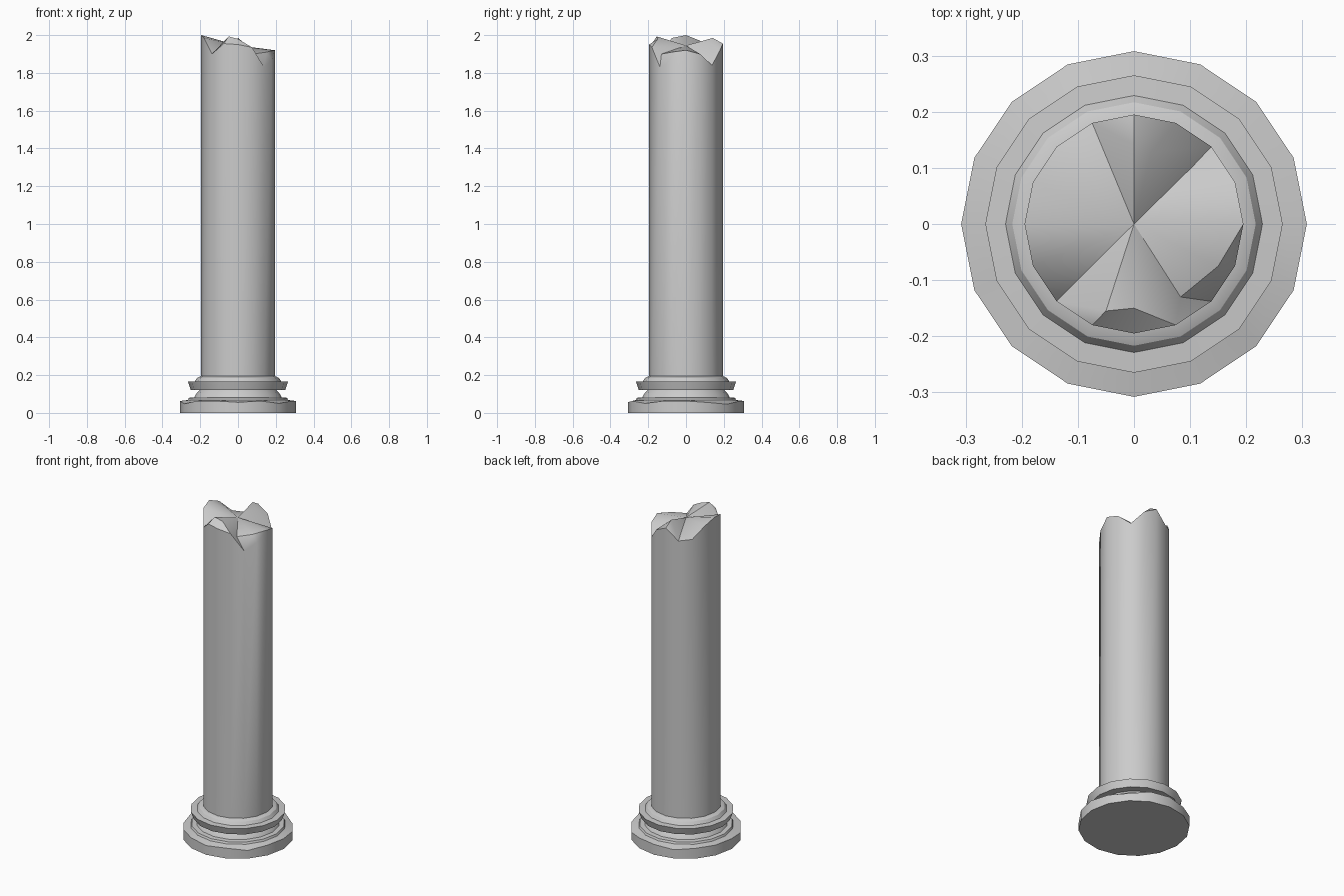
import bpy, bmesh
from math import cos, sin, pi, radians

if "Cube" in bpy.data.objects:
    bpy.data.objects.remove(bpy.data.objects["Cube"])

SIDES = 16


def circle(r, k):
    a = 2 * pi * k / SIDES
    return r * cos(a), r * sin(a)


def finish(name, bm, angle):
    bmesh.ops.remove_doubles(bm, verts=bm.verts, dist=1e-5)
    bmesh.ops.recalc_face_normals(bm, faces=bm.faces)
    mesh = bpy.data.meshes.new(name)
    bm.to_mesh(mesh)
    bm.free()
    ob = bpy.data.objects.new(name, mesh)
    bpy.context.collection.objects.link(ob)
    bpy.ops.object.select_all(action='DESELECT')
    ob.select_set(True)
    bpy.context.view_layer.objects.active = ob
    bpy.ops.object.shade_smooth_by_angle(angle=radians(angle))
    return ob


def bridge(bm, low, high):
    # skin two rings of vertices, skipping edges the rings share
    for i in range(SIDES):
        j = (i + 1) % SIDES
        quad = list(dict.fromkeys((low[i], low[j], high[j], high[i])))
        if len(quad) > 2:
            bm.faces.new(quad)


# Moulded foot: a lathed profile with a slightly worn plinth edge
profile = [(0.308, 0.0), (0.308, 0.063), (0.265, 0.068), (0.26, 0.08),
           (0.232, 0.082), (0.222, 0.10), (0.20, 0.125), (0.25, 0.122),
           (0.265, 0.165), (0.229, 0.167), (0.217, 0.185), (0.195, 0.195)]
worn = {2: 0.046, 5: 0.053, 9: 0.048, 12: 0.056, 14: 0.050, 1: 0.055}
bm = bmesh.new()
rings = []
for n, (r, z) in enumerate(profile):
    rings.append([bm.verts.new((*circle(r, k), worn.get(k, z) if n == 1 else z))
                  for k in range(SIDES)])
for low, high in zip(rings, rings[1:]):
    bridge(bm, low, high)
bm.faces.new(rings[0][::-1])
bm.faces.new(rings[-1])
finish("column_base", bm, 30)

# Shaft: 16-sided, ending in a broken rim of varying height
R = 0.195
rim_z = [1.92, 1.90, 1.84, 1.92, 1.955, 1.89, 1.90, 1.97,
         2.00, 1.985, 1.90, 1.955, 1.95, 1.935, 1.83, 1.87]
# Chips: where the break surface stops short of the rim
chips = {2: (0.105, 0.103, 1.87), 3: (0.03, 0.127, 1.96), 4: (0.0, 0.142, 1.985),
         11: (-0.05, -0.155, 1.993), 12: (0.0, -0.15, 1.98),
         14: (0.083, -0.13, 1.90), 15: (0.15, -0.075, 1.91)}
bm = bmesh.new()
foot = [bm.verts.new((*circle(R, k), 0.19)) for k in range(SIDES)]
rim = [bm.verts.new((*circle(R, k), rim_z[k])) for k in range(SIDES)]
inner = [bm.verts.new(chips[k]) if k in chips else rim[k] for k in range(SIDES)]
centre = bm.verts.new((0, 0, 1.945))
bridge(bm, foot, rim)
bridge(bm, rim, inner)
for k in range(SIDES):
    bm.faces.new((inner[k], inner[(k + 1) % SIDES], centre))
bm.faces.new(foot[::-1])
finish("broken_shaft", bm, 40)
